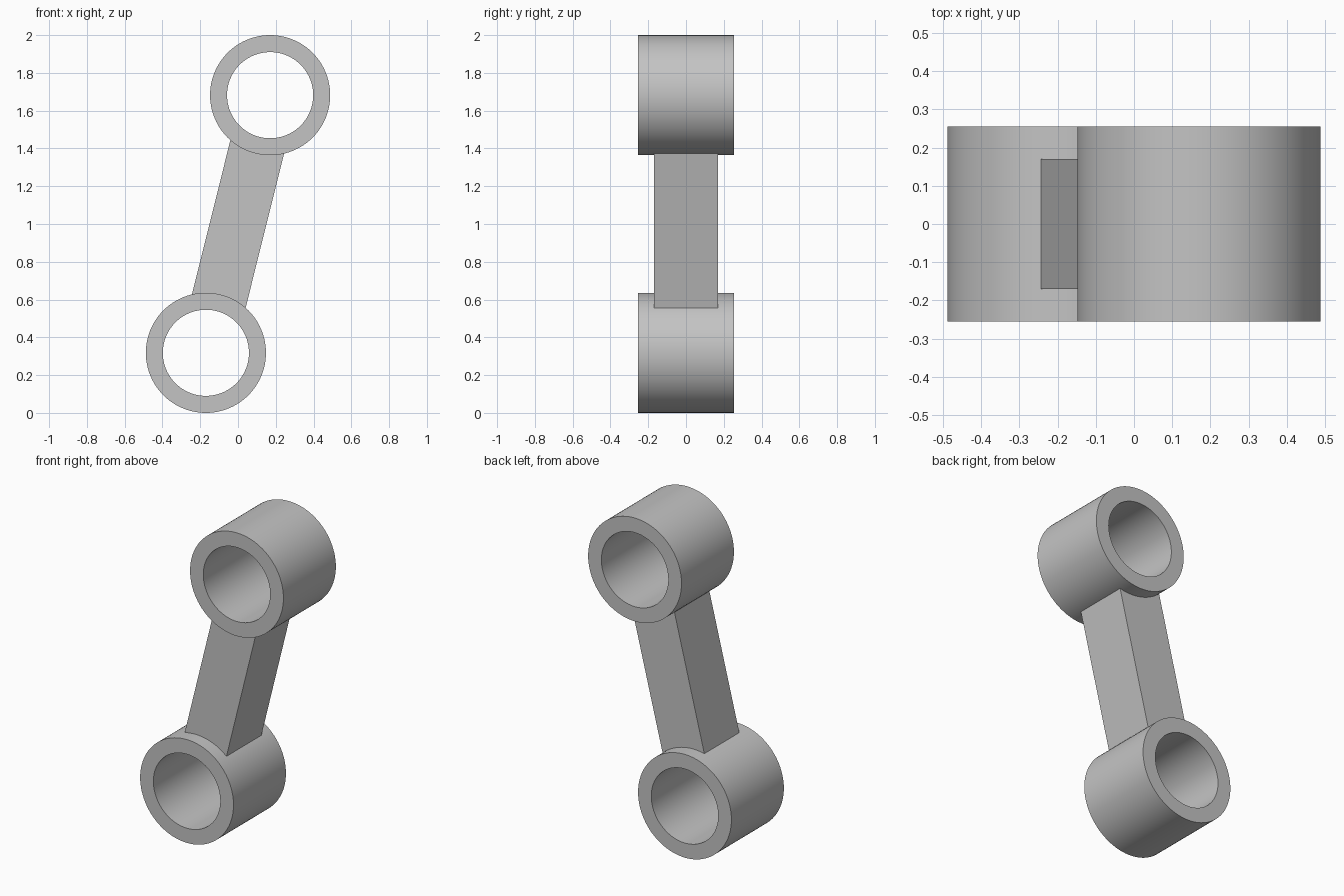
import bpy, bmesh, math
from mathutils import Vector, Matrix

cube = bpy.data.objects.get("Cube")
if cube:
    bpy.data.objects.remove(cube, do_unlink=True)

OUTER, INNER, RING_HALF = 0.318, 0.228, 0.255
BAR_WIDTH, BAR_DEPTH, BAR_INSET = 0.293, 0.34, 0.25
TOP = Vector((0.17, 0, 2 - OUTER))
BOTTOM = Vector((-0.17, 0, OUTER))

grey = bpy.data.materials.new("light grey")
grey.use_nodes = True
colour = (0.55, 0.55, 0.55, 1)
grey.diffuse_color = colour
grey.node_tree.nodes["Principled BSDF"].inputs["Base Color"].default_value = colour


def add_object(name, bm):
    bmesh.ops.recalc_face_normals(bm, faces=bm.faces)
    mesh = bpy.data.meshes.new(name)
    bm.to_mesh(mesh)
    bm.free()
    mesh.materials.append(grey)
    obj = bpy.data.objects.new(name, mesh)
    bpy.context.collection.objects.link(obj)
    return obj


def add_ring(name, centre):
    # Rectangular section spun about the y axis
    bm = bmesh.new()
    section = [(INNER, -RING_HALF), (OUTER, -RING_HALF), (OUTER, RING_HALF), (INNER, RING_HALF)]
    verts = [bm.verts.new((r, y, 0)) for r, y in section]
    edges = [bm.edges.new((verts[i - 1], verts[i])) for i in range(len(verts))]
    bmesh.ops.spin(bm, geom=verts + edges, cent=(0, 0, 0), axis=(0, 1, 0),
                   angle=math.tau, steps=96, use_merge=True)
    bmesh.ops.remove_doubles(bm, verts=bm.verts, dist=0.0001)
    obj = add_object(name, bm)
    obj.location = centre
    bpy.ops.object.select_all(action="DESELECT")
    obj.select_set(True)
    bpy.context.view_layer.objects.active = obj
    bpy.ops.object.shade_smooth_by_angle(angle=math.radians(30))


add_ring("upper_ring", TOP)
add_ring("lower_ring", BOTTOM)

# Leaning bar, its ends buried in the ring walls
span = TOP - BOTTOM
bm = bmesh.new()
size = (BAR_WIDTH, BAR_DEPTH, span.length - 2 * BAR_INSET)
bmesh.ops.create_cube(bm, size=1, matrix=Matrix.Diagonal((*size, 1)))
bar = add_object("connecting_bar", bm)
bar.location = (TOP + BOTTOM) / 2
bar.rotation_euler.y = math.atan2(span.x, span.z)
